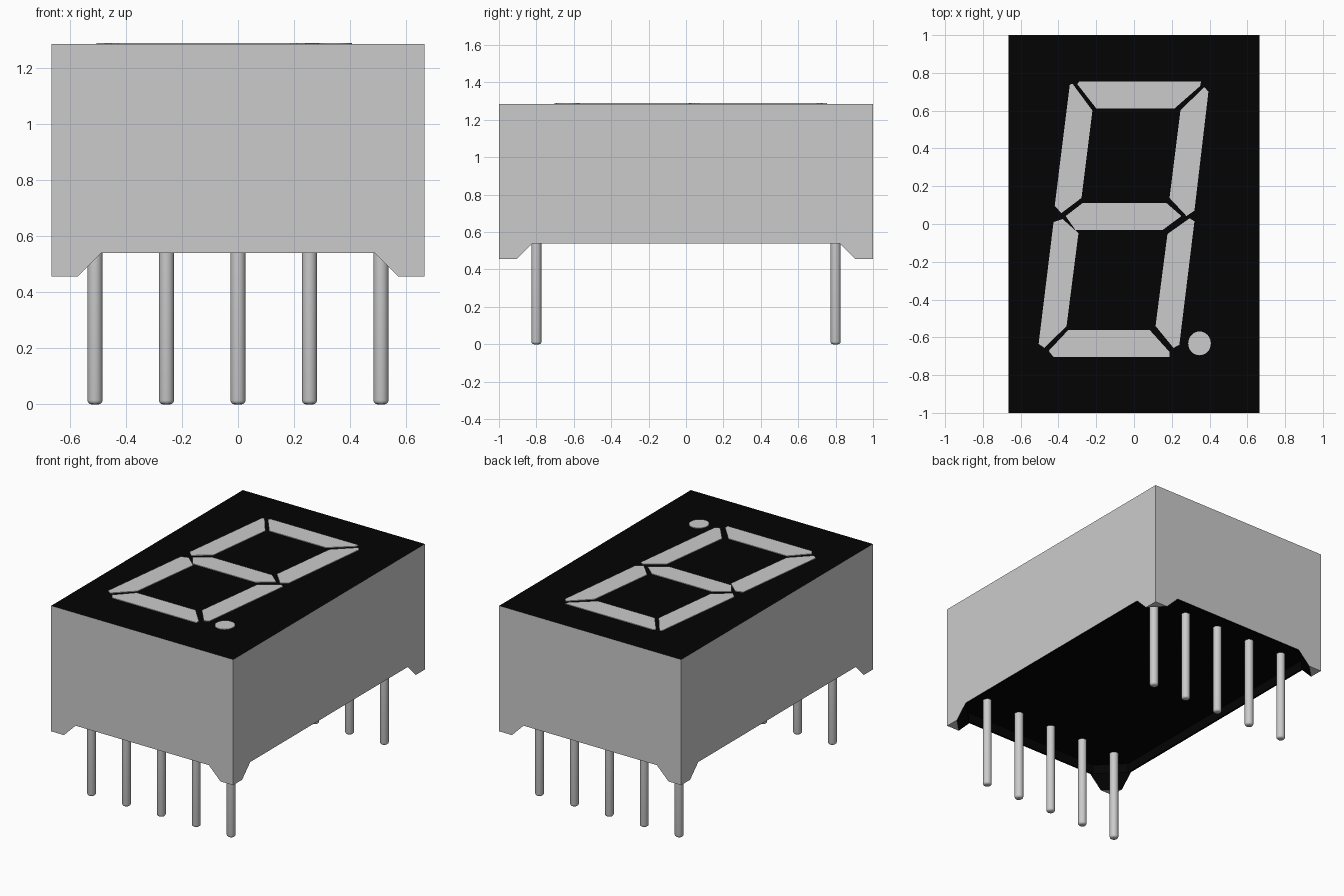
import bpy, bmesh, math

if "Cube" in bpy.data.objects:
    bpy.data.objects.remove(bpy.data.objects["Cube"])

HX, HY, TOP, FLOOR, RIM, FOOT = 0.665, 1.0, 1.285, 0.602, 0.54, 0.455
WALL = 0.012

black = bpy.data.materials.new("black")
black.diffuse_color = (0.001, 0.001, 0.001, 1)
black.use_nodes = True
black.node_tree.nodes["Principled BSDF"].inputs["Base Color"].default_value = black.diffuse_color


def loft(name, lower, upper, z0, z1):
    """Closed solid between two outlines with equal point counts."""
    bm = bmesh.new()
    lo = [bm.verts.new((x, y, z0)) for x, y in lower]
    hi = [bm.verts.new((x, y, z1)) for x, y in upper]
    bm.faces.new(lo)
    bm.faces.new(hi)
    n = len(lo)
    for i in range(n):
        j = (i + 1) % n
        bm.faces.new((lo[i], lo[j], hi[j], hi[i]))
    bmesh.ops.recalc_face_normals(bm, faces=bm.faces)
    me = bpy.data.meshes.new(name)
    bm.to_mesh(me)
    bm.free()
    ob = bpy.data.objects.new(name, me)
    bpy.context.collection.objects.link(ob)
    return ob


def octagon(grow, cut):
    """Housing outline grown sideways, corners cut at 45 degrees by a fixed line."""
    x, y, k = HX + grow, HY + grow, cut + 2 * grow
    return [(x, y - k), (x - k, y), (k - x, y), (-x, y - k),
            (-x, k - y), (k - x, -y), (x - k, -y), (x, k - y)]


# Housing block
box = [(-HX, -HY), (HX, -HY), (HX, HY), (-HX, HY)]
housing = loft("housing", box, box, FOOT, TOP)

# Undercut leaves a sloped triangular foot in each corner; pocket recesses the base
cutters = [
    loft("undercut_cutter", octagon(0.1, -0.007), octagon(0.1, 0.178), FOOT - 0.1, RIM),
    loft("pocket_cutter", octagon(-WALL, 0.178), octagon(-WALL, 0.178), RIM - 0.03, FLOOR),
]
bpy.context.view_layer.objects.active = housing
for c in cutters:
    c.hide_render = True
    mod = housing.modifiers.new("cut", 'BOOLEAN')
    mod.operation, mod.object, mod.solver = 'DIFFERENCE', c, 'EXACT'
    bpy.ops.object.modifier_apply(modifier=mod.name)
for c in cutters:
    bpy.data.objects.remove(c)

# Black display face on top and black recessed underside
housing.data.materials.clear()
housing.data.materials.append(None)
housing.data.materials.append(black)
for p in housing.data.polygons:
    c = p.center
    outer = abs(c.x) > HX - 0.001 or abs(c.y) > HY - 0.001
    foot_pad = c.z < FOOT + 0.01
    p.material_index = 0 if outer or foot_pad else 1

# Seven slanted display segments, slightly raised
segments = {
    "top": [(-.29, .755), (.355, .755), (.35, .73), (.215, .612), (-.20, .612), (-.30, .74)],
    "upper_left": [(-.34, .738), (-.325, .742), (-.22, .60), (-.278, .138), (-.384, .058), (-.42, .095)],
    "upper_right": [(.373, .725), (.394, .70), (.32, .07), (.278, .042), (.188, .138), (.246, .603)],
    "middle": [(-.362, .042), (-.272, .111), (.172, .111), (.251, .042), (.151, -.032), (-.31, -.032)],
    "lower_left": [(-.426, .01), (-.378, .026), (-.294, -.048), (-.357, -.54), (-.474, -.656), (-.505, -.635)],
    "lower_right": [(.294, .03), (.32, .015), (.24, -.64), (.209, -.656), (.114, -.54), (.177, -.053)],
    "bottom": [(-.347, -.56), (.082, -.56), (.188, -.677), (.188, -.704), (-.426, -.704), (-.452, -.672)],
}
for name, pts in segments.items():
    loft("segment_" + name, pts, pts, TOP - 0.005, TOP + 0.004)

# Decimal point
ring = [(0.347 + 0.06 * math.cos(math.tau * i / 32),
         -0.632 + 0.063 * math.sin(math.tau * i / 32)) for i in range(32)]
loft("decimal_point", ring, ring, TOP - 0.005, TOP + 0.004)

# Two rows of five round pins with softened tips
for row, y in (("front", -0.8), ("back", 0.8)):
    for i in range(5):
        bpy.ops.mesh.primitive_cylinder_add(vertices=24, radius=0.027, depth=FLOOR,
                                            location=((i - 2) * 0.255, y, FLOOR / 2))
        pin = bpy.context.object
        pin.name = f"{row}_pin_{i + 1}"
        bm = bmesh.new()
        bm.from_mesh(pin.data)
        tip = [e for e in bm.edges if all(v.co.z < 0 for v in e.verts)]
        bmesh.ops.bevel(bm, geom=tip, offset=0.014, segments=3, profile=0.5,
                        affect='EDGES')
        bm.to_mesh(pin.data)
        bm.free()
        bpy.ops.object.shade_smooth_by_angle(angle=math.radians(40))
